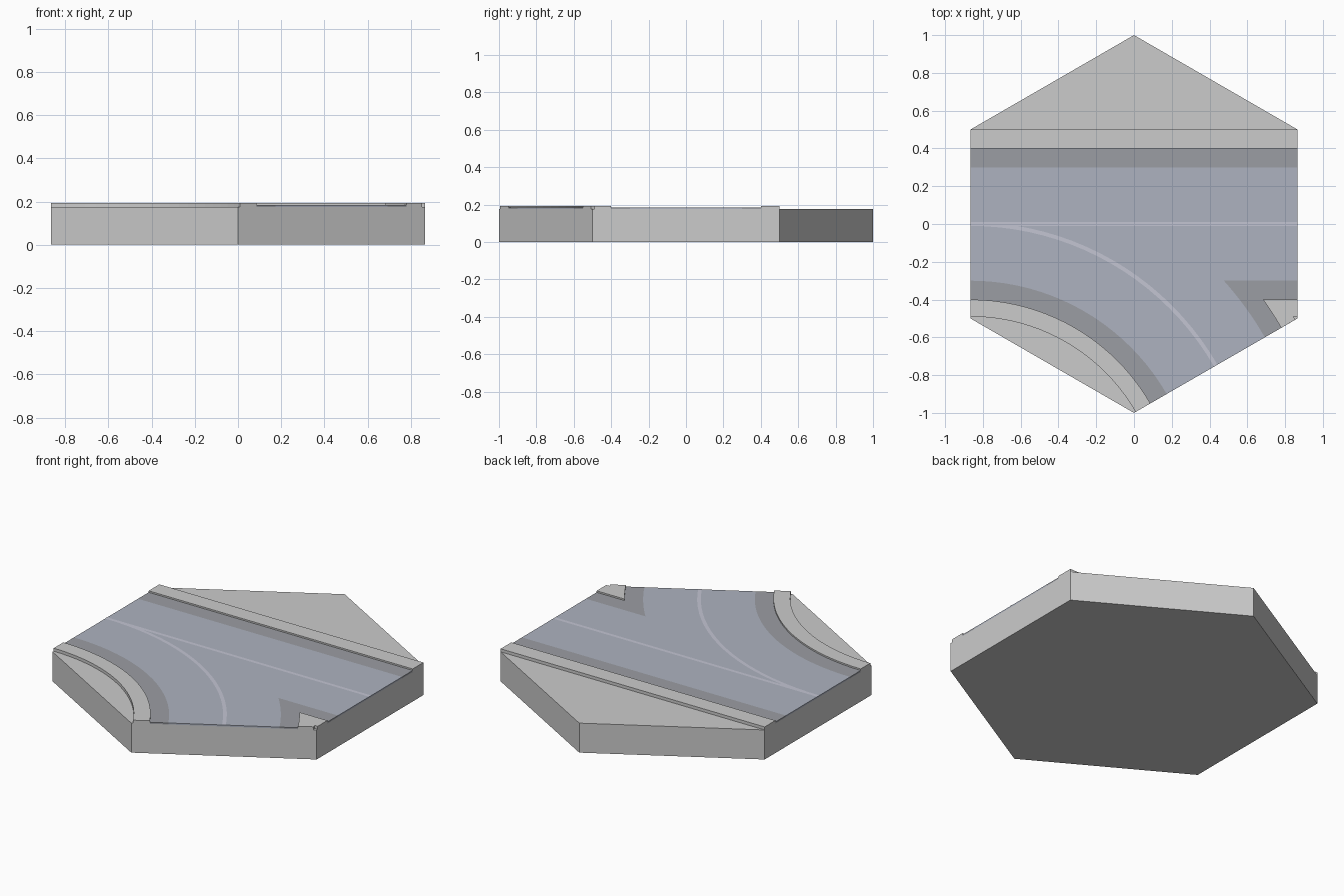
import bpy, bmesh
from math import sin, cos, asin, radians, sqrt

if "Cube" in bpy.data.objects:
    bpy.data.objects.remove(bpy.data.objects["Cube"])

W = sqrt(3) / 2                      # half width of the hexagon
CX, CY = -W, -1.5                    # centre of the bend
BASE, ROAD, KERB = 0.175, 0.184, 0.193
A0, A1 = radians(90), radians(30)    # sweep of the bend


def colour(name, rgb):
    m = bpy.data.materials.new(name)
    m.diffuse_color = (*rgb, 1)
    m.use_nodes = True
    m.node_tree.nodes["Principled BSDF"].inputs["Base Color"].default_value = m.diffuse_color
    return m


ASPHALT = colour("asphalt", (0.42, 0.45, 0.53))
GUTTER = colour("gutter", (0.33, 0.34, 0.37))
LINE = colour("line", (0.55, 0.56, 0.65))


def arc(r, a=A0, b=A1, n=20):
    return [(CX + r * cos(a + (b - a) * i / n), CY + r * sin(a + (b - a) * i / n))
            for i in range(n + 1)]


def angle_at(r, y):
    return asin((y - CY) / r)


def on_rim(p, q):
    x, y = abs(p[0] + q[0]) / 2, abs(p[1] + q[1]) / 2
    return x > W - 1e-4 or x * 0.5 + y * W > W - 1e-4


def patch(name, outline, z, mat=None, low=BASE, walls="rim", top=True, bottom=False):
    """Flat-topped piece with walls on the rim, on all edges, or on none."""
    area = sum(p[0] * q[1] - q[0] * p[1] for p, q in zip(outline, outline[1:] + outline[:1]))
    if area < 0:
        outline = outline[::-1]
    bm = bmesh.new()
    up = [bm.verts.new((x, y, z)) for x, y in outline]
    if top:
        bm.faces.new(up)
    if walls != "none":
        dn = [bm.verts.new((x, y, low)) for x, y in outline]
        for i in range(len(up)):
            j = (i + 1) % len(up)
            if walls == "all" or on_rim(outline[i], outline[j]):
                bm.faces.new((up[i], dn[i], dn[j], up[j]))
        if bottom:
            bm.faces.new(dn[::-1])
        bmesh.ops.delete(bm, geom=[v for v in bm.verts if not v.link_faces], context="VERTS")
    me = bpy.data.meshes.new(name)
    bm.to_mesh(me)
    bm.free()
    if mat:
        me.materials.append(mat)
    ob = bpy.data.objects.new(name, me)
    bpy.context.collection.objects.link(ob)
    return ob


def strip(y0, y1):
    return [(-W, y0), (W, y0), (W, y1), (-W, y1)]


def bend(r0, r1):
    return arc(r0) + arc(r1)[::-1]


# Hexagonal base and the ground areas on top of it
hexagon = [(cos(radians(30 + 60 * i)), sin(radians(30 + 60 * i))) for i in range(6)]
patch("base", hexagon, BASE, low=0, walls="all", top=False, bottom=True)
patch("ground_back", [(-W, 0.5), (W, 0.5), (0, 1)], BASE, walls="none")
patch("ground_front_left", arc(1.01) + [(0, -1), (-W, -0.5)], BASE, walls="none")
patch("ground_corner", [(W, -0.49), (0.845, -0.49), (0.852, -0.508), (W, -0.5)], BASE, walls="none")

# Road: straight lane merged with the bend
edge = arc(1.8, angle_at(1.8, -0.3), A1, 8)
patch("road", [(-W, 0.3), (W, 0.3), (W, -0.3)] + edge + arc(1.2)[::-1], ROAD, ASPHALT)

# Darker gutters along the road
kerb_edge = arc(1.9, angle_at(1.9, -0.4), A1, 6)
patch("gutter_back", strip(0.3, 0.4), ROAD, GUTTER)
patch("gutter_bend", bend(1.1, 1.2), ROAD, GUTTER)
patch("gutter_corner", [(W, -0.3)] + edge + kerb_edge[::-1] + [(W, -0.4)], ROAD, GUTTER)

# Raised kerbs
patch("kerb_back", strip(0.4, 0.5), KERB, walls="all")
patch("kerb_bend", bend(1.01, 1.1), KERB, walls="all")
patch("kerb_corner", [(W, -0.4)] + kerb_edge + [(0.852, -0.508), (0.845, -0.49), (W, -0.49)],
      KERB, walls="all")

# Centre lines
patch("line_straight", strip(-0.01, 0.01), ROAD + 0.001, LINE, walls="none")
patch("line_bend", bend(1.49, 1.51), ROAD + 0.0015, LINE, walls="none")
